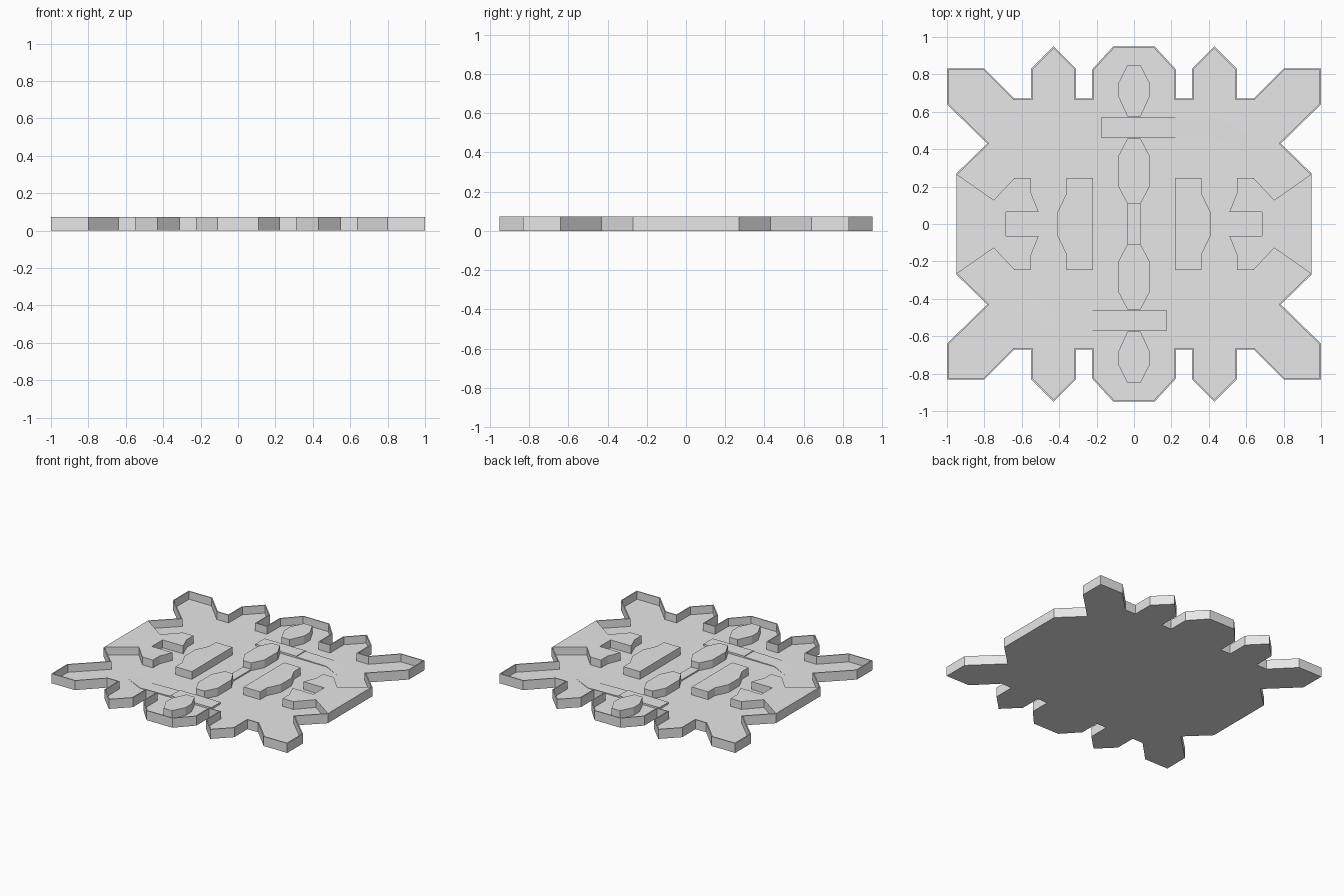
import bpy, bmesh
from mathutils import Vector

if "Cube" in bpy.data.objects:
    bpy.data.objects.remove(bpy.data.objects["Cube"], do_unlink=True)

HEIGHT, FLOOR, LIP = 0.073, 0.013, 0.008

grey = bpy.data.materials.new("plain grey")
grey.use_nodes = True
grey.diffuse_color = (0.8, 0.8, 0.8, 1)
grey.node_tree.nodes["Principled BSDF"].inputs["Base Color"].default_value = (0.8, 0.8, 0.8, 1)


def finish(name, bm):
    bmesh.ops.recalc_face_normals(bm, faces=bm.faces[:])
    mesh = bpy.data.meshes.new(name)
    bm.to_mesh(mesh)
    bm.free()
    mesh.materials.append(grey)
    obj = bpy.data.objects.new(name, mesh)
    bpy.context.collection.objects.link(obj)
    return obj


def prism(name, points, z0, z1):
    bm = bmesh.new()
    face = bm.faces.new([bm.verts.new((x, y, z0)) for x, y in points])
    top = bmesh.ops.extrude_face_region(bm, geom=[face])["geom"]
    verts = [v for v in top if isinstance(v, bmesh.types.BMVert)]
    bmesh.ops.translate(bm, verts=verts, vec=(0, 0, z1 - z0))
    return finish(name, bm)


def strip(name, sections, sign):
    """Bar through cross-sections given as (x, near y, far y, top z)."""
    bm = bmesh.new()
    rings = []
    for (xa, ya), (xb, yb), z in sections:
        corners = [(xa, ya, FLOOR / 2), (xb, yb, FLOOR / 2), (xb, yb, z), (xa, ya, z)]
        rings.append([bm.verts.new((sign * x, sign * y, h)) for x, y, h in corners])
    for a, b in zip(rings, rings[1:]):
        for i in range(4):
            j = (i + 1) % 4
            bm.faces.new((a[i], a[j], b[j], b[i]))
    bm.faces.new(rings[0])
    bm.faces.new(rings[-1])
    return finish(name, bm)


def flip_x(points):
    return [(-x, y) for x, y in reversed(points)]


def flip_y(points):
    return [(x, -y) for x, y in reversed(points)]


def inward(path, d):
    """Offset an open path to its right-hand side with mitred corners."""
    pts = [Vector(p) for p in path]
    normals = []
    for a, b in zip(pts, pts[1:]):
        t = (b - a).normalized()
        normals.append(Vector((t.y, -t.x)))
    result = []
    for i, p in enumerate(pts):
        n0, n1 = normals[max(i - 1, 0)], normals[min(i, len(normals) - 1)]
        result.append(tuple(p + (n0 + n1) * d / (1 + n0.dot(n1))))
    return result


# Outline: quarter edge from the middle of the back to the side
quarter = [(0.11, 0.95), (0.225, 0.825), (0.225, 0.67), (0.31, 0.67), (0.31, 0.83),
           (0.43, 0.95), (0.55, 0.83), (0.55, 0.67), (0.64, 0.67), (0.8, 0.832),
           (1.0, 0.832), (1.0, 0.64), (0.785, 0.43), (0.95, 0.27)]
back_edge = flip_x(quarter) + quarter
front_edge = flip_y(back_edge)

# Inner edge of the raised side clasps, from back to front
half_clasp = [(0.75, 0.128), (0.64, 0.245), (0.55, 0.245), (0.55, 0.165),
              (0.51, 0.065), (0.685, 0.065)]
clasp = half_clasp + flip_y(half_clasp)

# Tray: solid plate with a recess that leaves the thin lip and the side clasps
tray = prism("tray", back_edge + front_edge, 0, HEIGHT)
lip_back = inward(back_edge, LIP)
cutter = prism("recess_cutter", lip_back + clasp + flip_y(lip_back) + flip_x(clasp),
               FLOOR, HEIGHT + 0.1)
cutter.hide_render = True
cut = tray.modifiers.new("recess", "BOOLEAN")
cut.operation, cut.solver, cut.object = "DIFFERENCE", "EXACT", cutter
bpy.context.view_layer.update()
graph = bpy.context.evaluated_depsgraph_get()
tray.data = bpy.data.meshes.new_from_object(tray.evaluated_get(graph))
tray.modifiers.clear()
bpy.data.objects.remove(cutter, do_unlink=True)

# Raised blocks either side of the middle
half_block = [(0.22, 0.245), (0.36, 0.245), (0.36, 0.165), (0.408, 0.065)]
block = half_block + flip_y(half_block)
prism("left_block", block, FLOOR / 2, HEIGHT)
prism("right_block", flip_x(block), FLOOR / 2, HEIGHT)

# Raised petals along the centre line
outer_petal = [(0.035, 0.85), (0.083, 0.755), (0.083, 0.68), (0.035, 0.575)]
inner_petal = [(0.035, 0.457), (0.083, 0.365), (0.083, 0.2), (0.035, 0.108)]
for label, side in (("outer", outer_petal), ("inner", inner_petal)):
    petal = side + flip_x(side)
    prism("back_%s_petal" % label, petal, FLOOR / 2, HEIGHT)
    prism("front_%s_petal" % label, flip_y(petal), FLOOR / 2, HEIGHT)

# Low link between the inner petals
link = [(0.035, 0.108), (0.035, -0.108)]
prism("centre_link", link + flip_x(link), FLOOR / 2, 0.024)

# Low crossbars with a bent tail that sinks into the floor
NEAR, FAR = 0.46, 0.572
for label, sign in (("back", 1), ("front", -1)):
    strip(label + "_crossbar", [((-0.175, NEAR), (-0.175, FAR), 0.027),
                                ((0.172, NEAR), (0.172, FAR), 0.027)], sign)
    strip(label + "_crossbar_tail", [((0.172, NEAR), (0.172, FAR), 0.022),
                                     ((0.43, NEAR), (0.43, FAR), 0.017),
                                     ((0.62, 0.36), (0.67, 0.45), FLOOR - 0.001)], sign)
